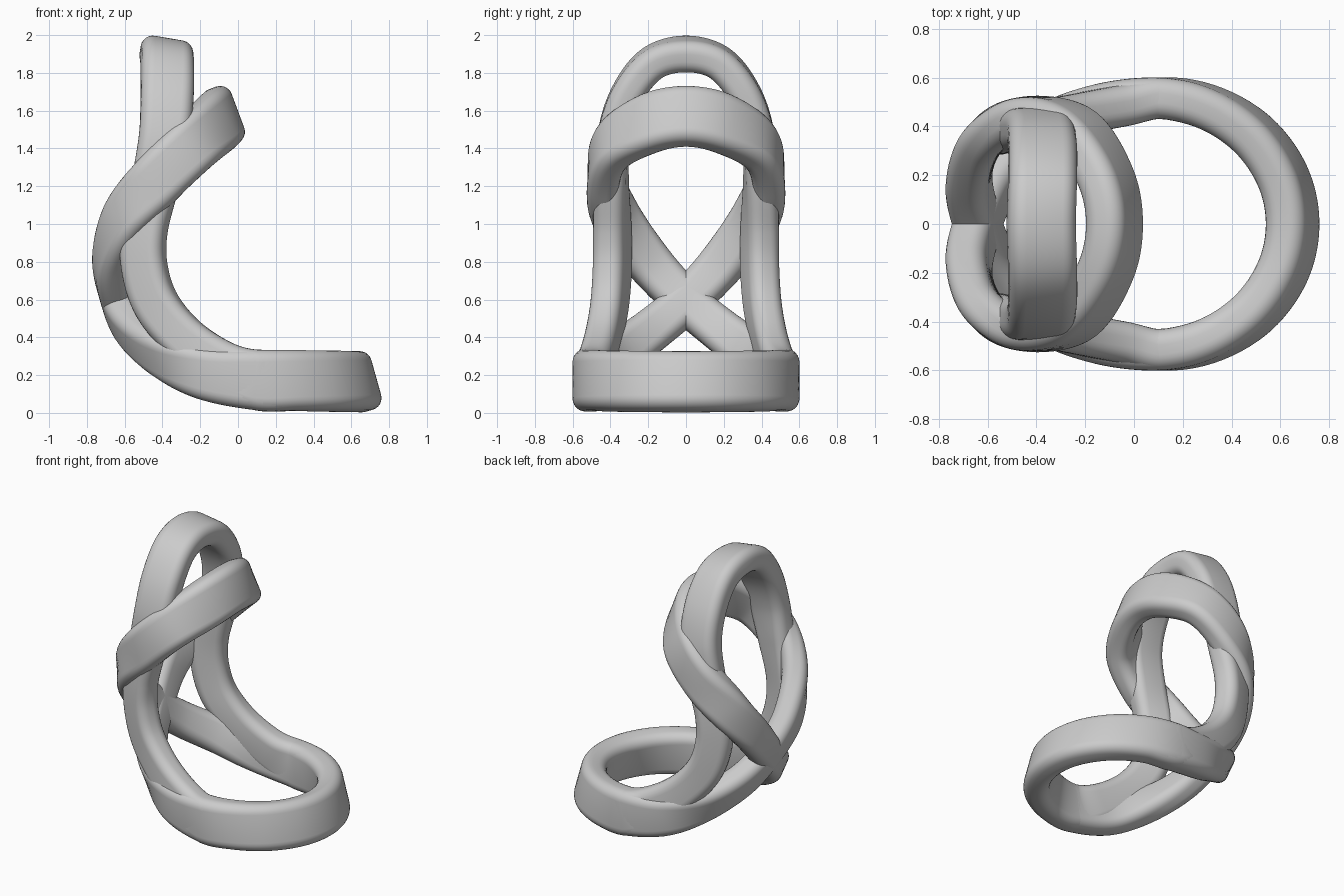
import bpy
import bmesh
from math import cos, sin, pi, radians
from mathutils import Vector

cube = bpy.data.objects.get("Cube")
if cube:
    bpy.data.objects.remove(cube, do_unlink=True)

grey = bpy.data.materials.new("plain grey")
grey.use_nodes = True
grey.diffuse_color = (0.6, 0.6, 0.6, 1)
grey.node_tree.nodes["Principled BSDF"].inputs["Base Color"].default_value = (0.6, 0.6, 0.6, 1)


def rounded_profile(half_wide, half_thick, radius, steps=6):
    """Rounded rectangle: first axis is the band's width, second its thickness."""
    pts = []
    for k, (sx, sy) in enumerate([(1, 1), (-1, 1), (-1, -1), (1, -1)]):
        for i in range(steps + 1):
            a = (k + i / steps) * pi / 2
            pts.append((sx * (half_wide - radius) + radius * cos(a),
                        sy * (half_thick - radius) + radius * sin(a)))
    return pts


def spline(a, b, c, d, t):
    return 0.5 * (2 * b + (c - a) * t + (2 * a - 5 * b + 4 * c - d) * t * t
                  + (3 * b - a - 3 * c + d) * t ** 3)


def band(name, half, steps=12):
    """Sweep a closed loop; half lists (point, outward normal, half width) between y = 0 points."""
    flip = Vector((1, -1, 1))
    half = [(Vector(p), Vector(n).normalized(), w) for p, n, w in half]
    loop = half + [(p * flip, n * flip, w) for p, n, w in reversed(half[1:-1])]
    count = len(loop)
    frames = []
    for i in range(count):
        four = [loop[(i + k) % count] for k in (-1, 0, 1, 2)]
        for s in range(steps):
            frames.append([spline(*[f[j] for f in four], s / steps) for j in range(3)])
    bm = bmesh.new()
    rings = []
    for i, (p, n, w) in enumerate(frames):
        tangent = (frames[(i + 1) % len(frames)][0] - frames[i - 1][0]).normalized()
        normal = (n - tangent * n.dot(tangent)).normalized()
        wide = normal.cross(tangent)
        rings.append([bm.verts.new(p + wide * u + normal * v)
                      for u, v in rounded_profile(w, 0.085, 0.065)])
    for i, ring in enumerate(rings):
        nxt = rings[(i + 1) % len(rings)]
        for k in range(len(ring)):
            m = (k + 1) % len(ring)
            bm.faces.new((ring[k], ring[m], nxt[m], nxt[k]))
    bmesh.ops.recalc_face_normals(bm, faces=bm.faces)
    mesh = bpy.data.meshes.new(name)
    bm.to_mesh(mesh)
    bm.free()
    mesh.materials.append(grey)
    obj = bpy.data.objects.new(name, mesh)
    bpy.context.collection.objects.link(obj)
    bpy.ops.object.select_all(action="DESELECT")
    obj.select_set(True)
    bpy.context.view_layer.objects.active = obj
    bpy.ops.object.shade_smooth_by_angle(angle=radians(40))


# Half of the round base, shared by both bands
base = []
for deg in (0, 22, 45, 68, 90):
    c, s = cos(radians(deg)), sin(radians(deg))
    base.append(((0.1 + 0.55 * c, 0.515 * s, 0.165 + 0.01 * (1 - c)), (c, s, 0.28 * c), 0.16))

# Figure-eight band: base, crossing at the back, leaning front hoop
band("crossing_band", base + [
    ((-0.17, 0.475, 0.21), (-0.2, 1, -0.12), 0.14),
    ((-0.40, 0.355, 0.31), (-0.55, 0.7, -0.4), 0.125),
    ((-0.56, 0.18, 0.44), (-0.85, 0.35, -0.4), 0.115),
    ((-0.64, 0, 0.59), (-0.95, 0, -0.25), 0.112),
    ((-0.675, -0.19, 0.79), (-0.95, -0.3, 0), 0.12),
    ((-0.60, -0.36, 1.02), (-0.65, -0.75, 0.1), 0.135),
    ((-0.43, -0.435, 1.23), (-0.1, -1, 0), 0.145),
    ((-0.25, -0.39, 1.41), (0.35, -0.9, 0.2), 0.15),
    ((-0.12, -0.2, 1.53), (0.8, -0.45, 0.33), 0.16),
    ((-0.08, 0, 1.57), (0.94, 0, 0.35), 0.16),
])

# Upright band: base, side legs, tall top hoop
band("upright_band", base + [
    ((-0.08, 0.483, 0.245), (-0.03, 1, 0), 0.135),
    ((-0.28, 0.44, 0.39), (-0.2, 1, 0), 0.12),
    ((-0.43, 0.405, 0.57), (-0.35, 1, 0), 0.12),
    ((-0.495, 0.39, 0.77), (-0.4, 1, 0), 0.12),
    ((-0.495, 0.39, 0.97), (-0.35, 1, 0), 0.12),
    ((-0.44, 0.395, 1.21), (-0.15, 1, 0), 0.125),
    ((-0.39, 0.385, 1.46), (0, 1, 0.15), 0.135),
    ((-0.375, 0.315, 1.68), (0.05, 0.9, 0.45), 0.14),
    ((-0.375, 0.18, 1.85), (0.12, 0.45, 0.9), 0.14),
    ((-0.38, 0, 1.9), (0.17, 0, 1), 0.14),
])
